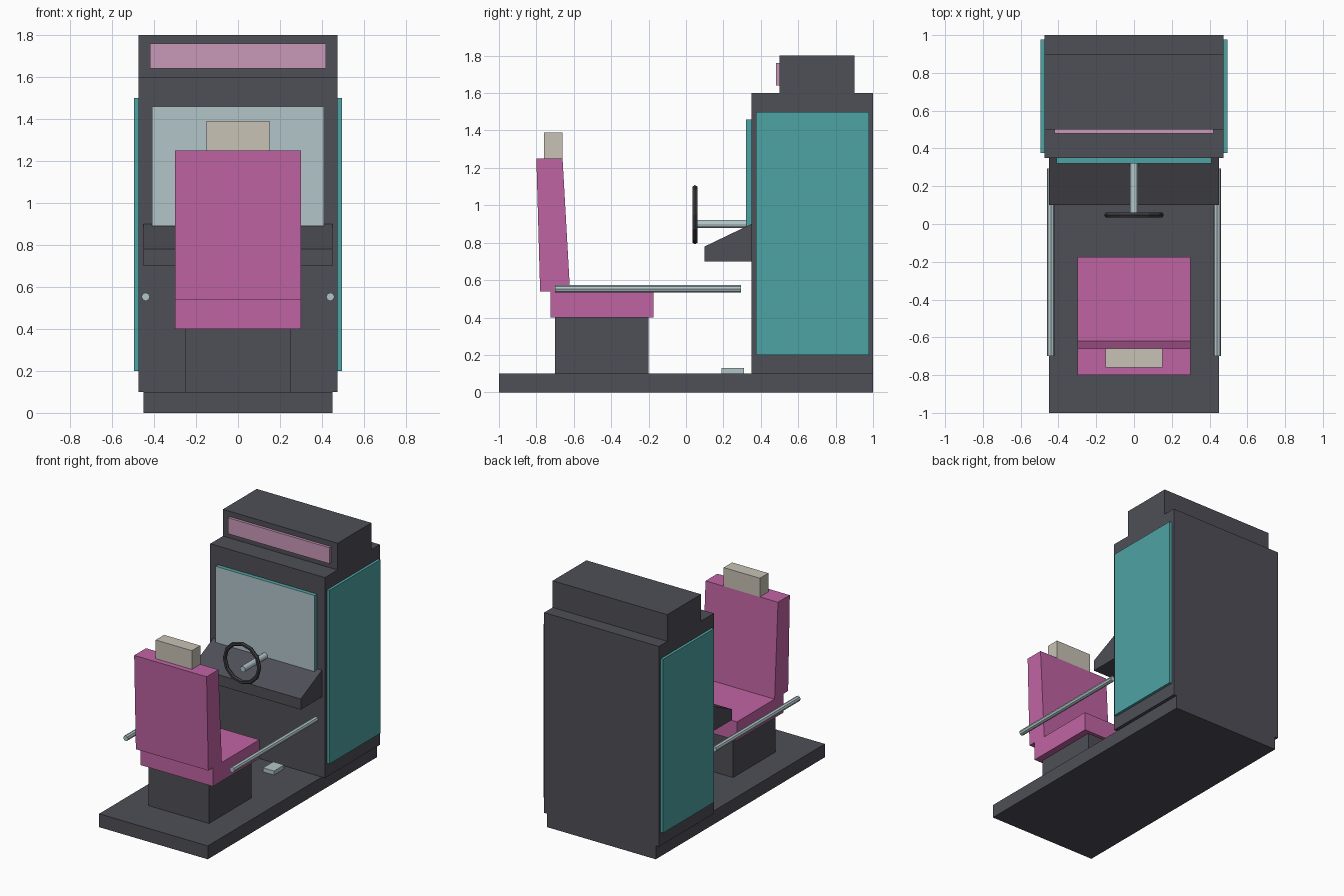
import bpy, bmesh, math
from mathutils import Matrix, Vector

cube = bpy.data.objects.get("Cube")
if cube:
    bpy.data.objects.remove(cube, do_unlink=True)


def material(name, hex_code):
    """Flat material from an sRGB hex code, stored as linear."""
    srgb = [int(hex_code[i:i + 2], 16) / 255 for i in range(0, 6, 2)]
    col = [((c + 0.055) / 1.055) ** 2.4 for c in srgb] + [1]
    m = bpy.data.materials.new(name)
    m.use_nodes = True
    m.diffuse_color = col
    m.node_tree.nodes["Principled BSDF"].inputs["Base Color"].default_value = col
    return m


dark = material("charcoal", "4e4e57")
black = material("wheel black", "3c3c41")
pink = material("pink", "c064a3")
pale_pink = material("pale pink", "c998b8")
teal = material("teal", "4fa3a4")
pale_blue = material("pale blue grey", "b2c5c9")
beige = material("beige", "c8c2b5")


def finish(name, bm, *mats):
    bmesh.ops.recalc_face_normals(bm, faces=bm.faces)
    me = bpy.data.meshes.new(name)
    bm.to_mesh(me)
    bm.free()
    for m in mats:
        me.materials.append(m)
    ob = bpy.data.objects.new(name, me)
    bpy.context.collection.objects.link(ob)
    return ob


def prism(name, half_width, profile, mat, x=0):
    """Extrude a (y, z) profile across x."""
    bm = bmesh.new()
    face = bm.faces.new([bm.verts.new((x - half_width, y, z)) for y, z in profile])
    ext = bmesh.ops.extrude_face_region(bm, geom=[face])["geom"]
    verts = [v for v in ext if isinstance(v, bmesh.types.BMVert)]
    bmesh.ops.translate(bm, verts=verts, vec=(2 * half_width, 0, 0))
    return finish(name, bm, mat)


def box(name, half_width, y, z, mat, x=0):
    corners = [(y[0], z[0]), (y[1], z[0]), (y[1], z[1]), (y[0], z[1])]
    return prism(name, half_width, corners, mat, x)


def rod(name, x, z, y0, y1, radius, mat, sides):
    """Cylinder running along y."""
    bm = bmesh.new()
    place = Matrix.Translation((x, (y0 + y1) / 2, z)) @ Matrix.Rotation(math.pi / 2, 4, 'X')
    bmesh.ops.create_cone(bm, cap_ends=True, segments=sides, radius1=radius,
                          radius2=radius, depth=y1 - y0, matrix=place)
    return finish(name, bm, mat)


def ring(name, centre, major, minor, mat, sides, tube_sides):
    """Torus facing the front."""
    bm = bmesh.new()
    loops = []
    for i in range(sides):
        a = math.tau * i / sides
        out = Vector((math.cos(a), 0, math.sin(a)))
        loop = []
        for j in range(tube_sides):
            b = math.tau * j / tube_sides
            p = out * (major + minor * math.cos(b)) + Vector((0, minor * math.sin(b), 0))
            loop.append(bm.verts.new(p + Vector(centre)))
        loops.append(loop)
    for i in range(sides):
        p, q = loops[i], loops[(i + 1) % sides]
        for j in range(tube_sides):
            k = (j + 1) % tube_sides
            bm.faces.new((p[j], p[k], q[k], q[j]))
    return finish(name, bm, mat)


# Platform and cabinet
box("platform", 0.45, (-1, 1), (0, 0.1), dark)
box("cabinet", 0.475, (0.35, 1), (0.1, 1.6), dark)
box("header", 0.475, (0.5, 0.9), (1.6, 1.8), dark)
box("header_sign", 0.42, (0.48, 0.5), (1.64, 1.76), pale_pink)

# Screen: teal casing with a pale front face
screen = box("screen", 0.41, (0.32, 0.35), (0.89, 1.46), teal)
screen.data.materials.append(pale_blue)
for poly in screen.data.polygons:
    poly.material_index = 1 if poly.normal.y < -0.9 else 0

# Sloped control console and steering
prism("console", 0.45, [(0.1, 0.7), (0.35, 0.7), (0.35, 0.9), (0.1, 0.78)], dark)
rod("steering_column", 0, 0.9, 0.055, 0.33, 0.022, pale_blue, 12)
ring("steering_wheel", (0, 0.048, 0.95), 0.143, 0.015, black, 12, 6)

# Seat
box("seat_pedestal", 0.25, (-0.7, -0.2), (0.1, 0.4), dark)
box("seat_cushion", 0.3, (-0.725, -0.175), (0.4, 0.54), pink)
prism("seat_back", 0.3, [(-0.78, 0.54), (-0.62, 0.54), (-0.66, 1.25), (-0.8, 1.25)], pink)
box("headrest", 0.15, (-0.76, -0.66), (1.25, 1.39), beige)

# Mirrored pairs
for side, s in (("left", 1), ("right", -1)):
    box(side + "_side_panel", 0.01, (0.375, 0.978), (0.2, 1.5), teal, s * 0.485)
    rod(side + "_hand_rail", s * 0.44, 0.553, -0.7, 0.295, 0.02, pale_blue, 8)
    box(side + "_pedal", 0.045, (0.19, 0.31), (0.1, 0.13), pale_blue, s * 0.12)
